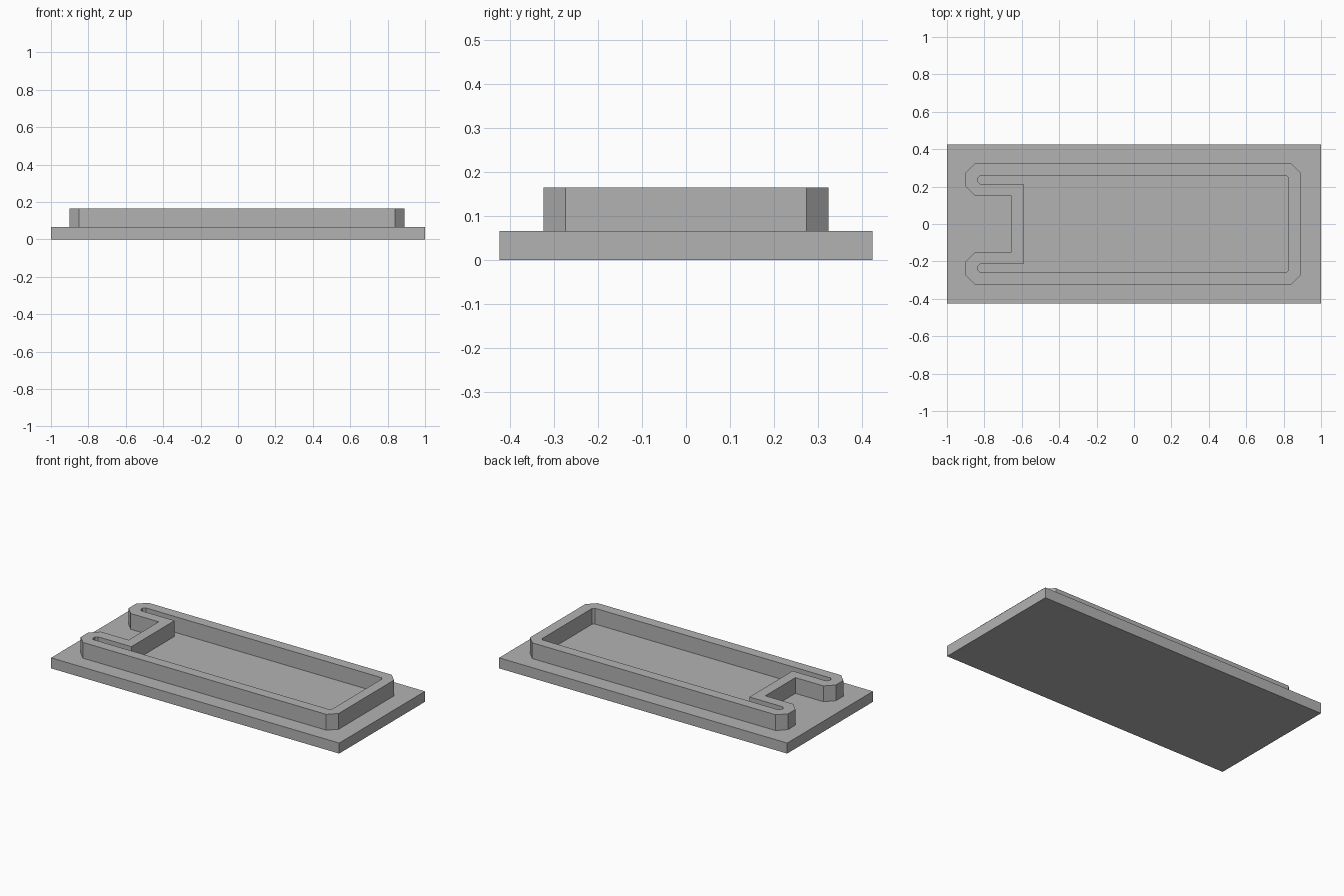
import bpy
import bmesh
from mathutils import Vector

PLATE_TOP, WALL_TOP, WALL = 0.066, 0.165, 0.065

if "Cube" in bpy.data.objects:
    bpy.data.objects.remove(bpy.data.objects["Cube"], do_unlink=True)

grey = bpy.data.materials.new("mid_grey")
grey.use_nodes = True
colour = (0.45, 0.45, 0.45, 1)
grey.diffuse_color = colour
grey.node_tree.nodes["Principled BSDF"].inputs["Base Color"].default_value = colour


def finish(bm, name):
    bmesh.ops.recalc_face_normals(bm, faces=bm.faces)
    mesh = bpy.data.meshes.new(name)
    bm.to_mesh(mesh)
    bm.free()
    mesh.materials.append(grey)
    obj = bpy.data.objects.new(name, mesh)
    bpy.context.collection.objects.link(obj)


def inset(points, distance):
    """Mitred inward offset of a clockwise outline."""
    result = []
    for i, p in enumerate(points):
        a = (p - points[i - 1]).normalized()
        b = (points[(i + 1) % len(points)] - p).normalized()
        na, nb = Vector((a.y, -a.x)), Vector((b.y, -b.x))
        result.append(p + (na + nb) * distance / (1 + na.dot(nb)))
    return result


# Base plate
bm = bmesh.new()
bmesh.ops.create_cube(bm, size=1)
bmesh.ops.scale(bm, vec=(2, 0.85, PLATE_TOP), verts=bm.verts)
bmesh.ops.translate(bm, vec=(0, 0, PLATE_TOP / 2), verts=bm.verts)
finish(bm, "base_plate")

# Raised rim: chamfered outline with a notch in one end, mirrored across y
half = [Vector(p) for p in (
    (-0.655, 0.149), (-0.849, 0.149), (-0.9, 0.2), (-0.9, 0.274),
    (-0.849, 0.325), (0.84, 0.325), (0.891, 0.274))]
outer = half + [Vector((p.x, -p.y)) for p in reversed(half)]
inner = inset(outer, WALL)

bm = bmesh.new()
loops = [[bm.verts.new((p.x, p.y, z)) for p in outline]
         for outline, z in ((outer, PLATE_TOP - 0.01), (outer, WALL_TOP),
                            (inner, WALL_TOP), (inner, PLATE_TOP - 0.01))]
for k, loop in enumerate(loops):
    following = loops[(k + 1) % len(loops)]
    for i in range(len(loop)):
        j = (i + 1) % len(loop)
        bm.faces.new((loop[i], loop[j], following[j], following[i]))
finish(bm, "raised_rim")
